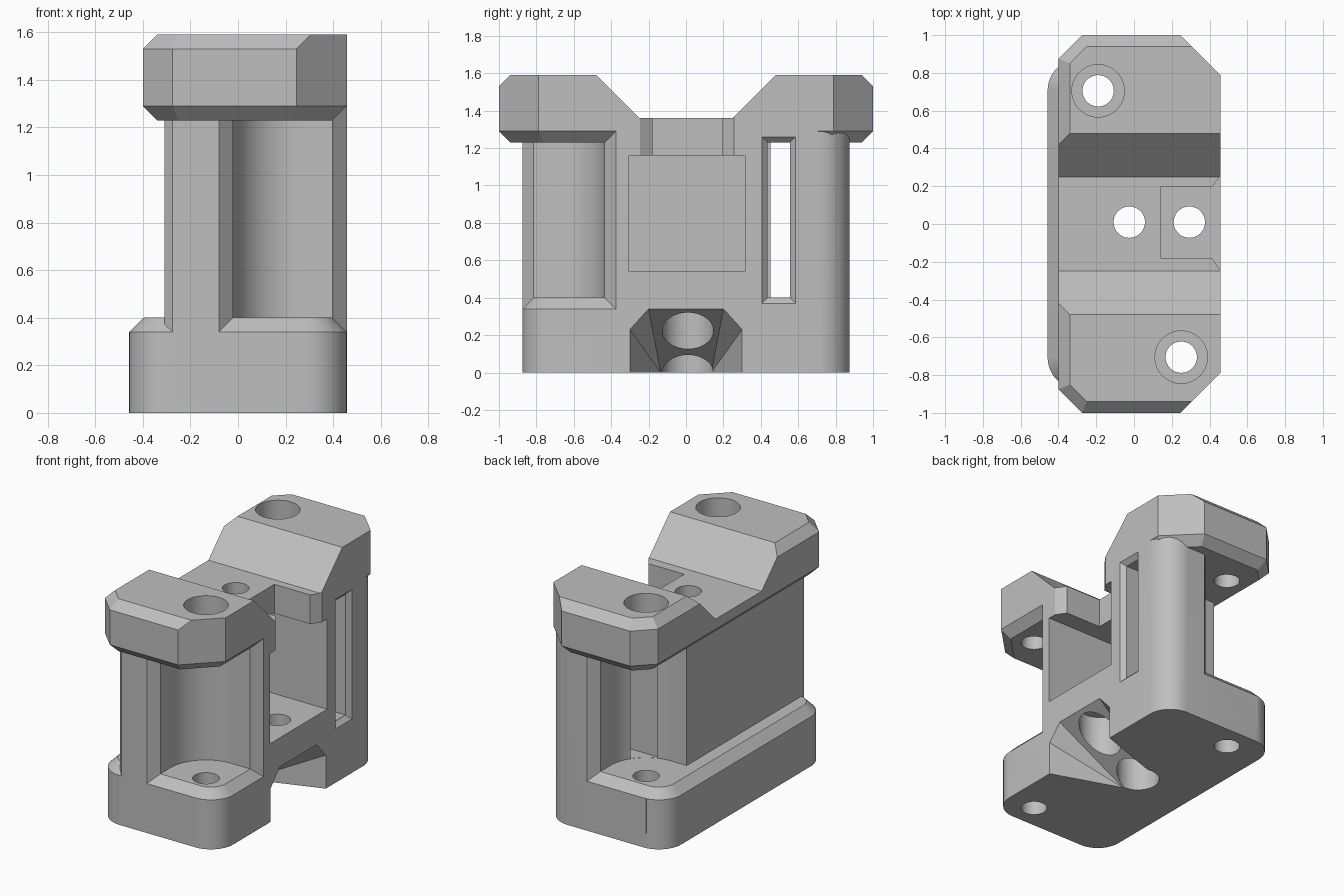
import bpy, bmesh, math
from math import radians, cos, sin

cube = bpy.data.objects.get("Cube")
if cube:
    bpy.data.objects.remove(cube, do_unlink=True)

# Single plastic colour
plastic = bpy.data.materials.new("grey_plastic")
plastic.use_nodes = True
grey = (0.52, 0.52, 0.52, 1.0)
plastic.diffuse_color = grey
plastic.node_tree.nodes["Principled BSDF"].inputs["Base Color"].default_value = grey

W, D, C = 0.4575, 0.875, 0.06   # half width, half depth, chamfer size


def hull(name, points):
    """Convex solid around a set of points."""
    bm = bmesh.new()
    for p in points:
        bm.verts.new(p)
    bmesh.ops.convex_hull(bm, input=bm.verts)
    bmesh.ops.delete(bm, geom=[v for v in bm.verts if not v.link_faces], context='VERTS')
    bmesh.ops.dissolve_limit(bm, angle_limit=radians(0.5), verts=bm.verts, edges=bm.edges)
    bmesh.ops.recalc_face_normals(bm, faces=bm.faces)
    mesh = bpy.data.meshes.new(name)
    bm.to_mesh(mesh)
    bm.free()
    mesh.materials.append(plastic)
    obj = bpy.data.objects.new(name, mesh)
    bpy.context.collection.objects.link(obj)
    return obj


def loft(name, *rings):
    """Solid through (outline, height) rings."""
    return hull(name, [(x, y, z) for outline, z in rings for x, y in outline])


def box(name, x0, x1, y0, y1, z0, z1):
    return hull(name, [(x, y, z) for x in (x0, x1) for y in (y0, y1) for z in (z0, z1)])


def arc(cx, cy, r, start, sweep=90, n=12):
    return [(cx + r * cos(radians(start + sweep * i / n)),
             cy + r * sin(radians(start + sweep * i / n))) for i in range(n + 1)]


def bore(x, y, r, z0, z1):
    ring = arc(x, y, r, 0, 360, 48)[:-1]
    return loft("bore_cutter", (ring, z0), (ring, z1))


def combine(target, tool, operation):
    mod = target.modifiers.new(operation.lower(), 'BOOLEAN')
    mod.operation, mod.solver, mod.object = operation, 'EXACT', tool
    bpy.context.view_layer.objects.active = target
    bpy.ops.object.modifier_apply(modifier=mod.name)
    bpy.data.objects.remove(tool, do_unlink=True)


def cut(target, tool):
    combine(target, tool, 'DIFFERENCE')


def rounded(inset):
    """Base outline with rounded corners, moved inward."""
    a, b, r = W - 0.17, D - 0.17, 0.17 - inset
    return (arc(a, b, r, 0) + arc(-a, b, r, 90) + arc(-a, -b, r, 180) + arc(a, -b, r, 270))


def plate_outline(left, ends, corner, right):
    """Cap outline with cut corners: small on -x, large on +x."""
    half = []
    x0, x1, y1 = -0.40 + left, W - right, 1.0 - ends
    diag_left, diag_right = 1.275 - left * 1.414, 1.245 - corner * 1.414
    half = [(x0, diag_left + x0), (y1 - diag_left, y1),
            (diag_right - y1, y1), (x1, diag_right - x1)]
    return half + [(x, -y) for x, y in half]


# Upright body: rounded on +x, small bevel on the front -x corner
a, b = W - 0.17, D - 0.17
body_plan = arc(a, b, 0.17, 0) + arc(a, -b, 0.17, 270)
body_plan += [(-0.31, D), (-0.31, -D + 0.035), (-0.275, -D)]
part = loft("bracket_body", (body_plan, 0.1), (body_plan, 1.40))

# Two screw recesses at opposite corners, with flared open edges
screws = [(0.25, -0.705, 1), (-0.19, 0.705, -1)]
for x, y, s in screws:
    r, far = 0.27, 1.2
    plan = arc(x, y, r, 90 if s > 0 else 270)
    plan += [(s * far, y + s * r), (s * far, -s * far), (x - s * r, -s * far)]
    cut(part, loft("recess_cutter", (plan, 0.34), (plan, 1.29)))
    e = 0.05
    wall = x - s * r
    flare = [(wall + s * e, -s * (D - C - e)), (wall + s * e, -s * (D + e)),
             (wall - s * (C + e), -s * (D + e)), (wall, -s * (D - C))]
    cut(part, loft("flare_cutter", (flare, 0.34), (flare, 1.29)))
wall = -0.435
flare = [(W - C, wall), (W - C, wall - 0.05), (W + 0.05, wall - 0.05), (W + 0.05, wall + C + 0.05)]
cut(part, loft("flare_cutter", (flare, 0.34), (flare, 1.29)))

# Foot with bevelled upper rim
combine(part, loft("foot", (rounded(0), 0), (rounded(0), 0.34), (rounded(C), 0.40)), 'UNION')

# Cap with bevelled underside and bevelled top edges
cap = loft("cap", (plate_outline(C, C, C, C), 1.23), (plate_outline(0, 0, 0, 0), 1.29),
           (plate_outline(0, 0, 0, 0), 1.53), (plate_outline(C, C, 0, 0), 1.59))
combine(part, cap, 'UNION')

# Sloped valley across the cap
cut(part, hull("valley_cutter", [(x, s * y, z) for x in (-1, 1) for s in (-1, 1)
                                 for y, z in ((0.25, 1.36), (0.59, 1.70))]))

# Square beam socket and the flared notch above it
cut(part, box("socket_cutter", -0.19, 1, -0.305, 0.315, 0.54, 1.16))
cut(part, box("notch_cutter", 0.14, 1, -0.18, 0.195, 1.10, 1.5))
mouth = [(W - 0.045, -0.18), (W - 0.045, 0.195), (W + 0.02, -0.275), (W + 0.02, 0.285)]
cut(part, loft("mouth_cutter", (mouth, 1.159), (mouth, 1.5)))

# Narrow side slot with bevelled mouth
cut(part, box("slot_cutter", -0.1, 1, 0.436, 0.555, 0.401, 1.229))
cut(part, hull("slot_mouth_cutter", [(x, y, z) for x, g in ((W - 0.03, 0), (W + 0.01, 0.04))
                                     for y in (0.436 - g, 0.555 + g)
                                     for z in (0.40 - g, 1.23 + g)]))

# Wedge-shaped tool access under the foot
opening = [(0.30, -0.1), (0.30, 0.23), (0.20, 0.34)]
wedge = [(W, s * y, z) for s in (-1, 1) for y, z in opening]
wedge += [(x + 0.3, y, z) for x, y, z in wedge]
wedge += [(-0.02, s * 0.135, z) for s in (-1, 1) for z in (0, -0.1)]
cut(part, hull("wedge_cutter", wedge))

# Beam bolts: through holes with head bores from below
for x in (-0.025, 0.293):
    cut(part, bore(x, 0.01, 0.083, -0.1, 1.7))
    cut(part, bore(x, 0.01, 0.137, -0.1, 0.42))

# Corner screws: through holes with head bores from above
for x, y, s in screws:
    cut(part, bore(x, y, 0.083, -0.1, 1.7))
    cut(part, bore(x, y, 0.139, 1.42, 1.7))

# Smooth curved walls, keep machined edges sharp
bpy.ops.object.select_all(action='DESELECT')
part.select_set(True)
bpy.context.view_layer.objects.active = part
bpy.ops.object.shade_smooth_by_angle(angle=radians(25))
